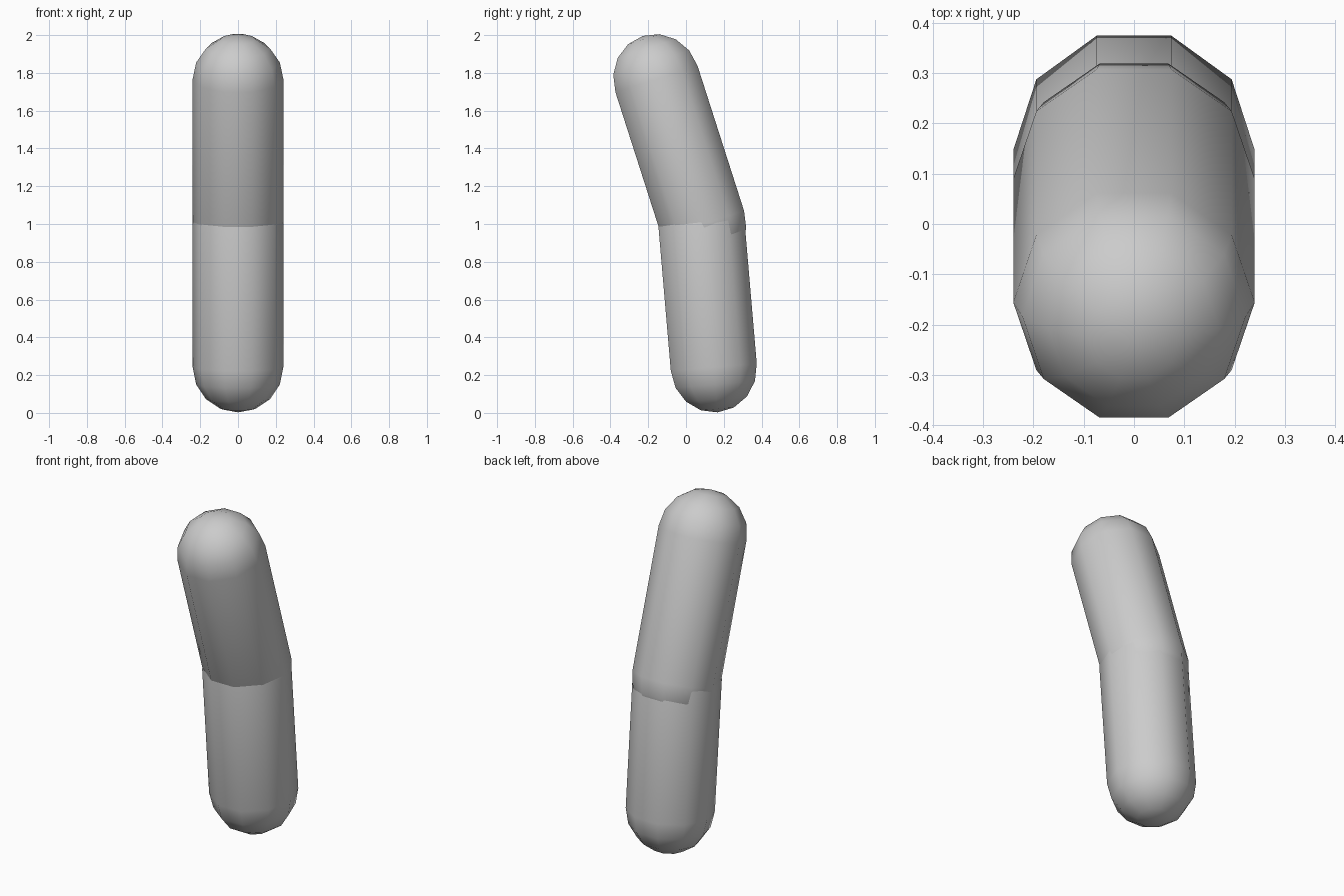
import bpy, bmesh
from math import sin, cos, pi
from mathutils import Vector

if "Cube" in bpy.data.objects:
    bpy.data.objects.remove(bpy.data.objects["Cube"])

R, SIDES, RINGS = 0.24, 10, 4


def capsule(name, low, high):
    """Ten-sided capsule between two cap centres (y, z) in the x = 0 plane."""
    low, high = Vector((0, *low)), Vector((0, *high))
    axis = (high - low).normalized()
    across = Vector((1, 0, 0))
    depth = axis.cross(across)
    bm = bmesh.new()
    # rings from bottom cap to top cap
    angles = [-pi / 2 * (RINGS - i) / RINGS for i in range(1, RINGS + 1)]
    stations = [(low, a) for a in angles] + [(high, -a) for a in reversed(angles)]
    rings = []
    for c, a in stations:
        rings.append([bm.verts.new(c + axis * R * sin(a) + R * cos(a) *
                      (across * cos(2 * pi * k / SIDES) + depth * sin(2 * pi * k / SIDES)))
                      for k in range(SIDES)])
    south, north = bm.verts.new(low - axis * R), bm.verts.new(high + axis * R)
    for k in range(SIDES):
        n = (k + 1) % SIDES
        for a, b in zip(rings, rings[1:]):
            bm.faces.new((a[k], a[n], b[n], b[k]))
        bm.faces.new((south, rings[0][n], rings[0][k]))
        bm.faces.new((north, rings[-1][k], rings[-1][n]))
    bmesh.ops.recalc_face_normals(bm, faces=bm.faces)
    for f in bm.faces:
        f.smooth = True
    me = bpy.data.meshes.new(name)
    bm.to_mesh(me)
    bm.free()
    bpy.context.collection.objects.link(bpy.data.objects.new(name, me))


# two overlapping capsules meeting at a bent joint
capsule("lower_segment", (0.147, 0.242), (0.082, 1.0))
capsule("upper_segment", (-0.156, 1.767), (0.09, 1.0))
